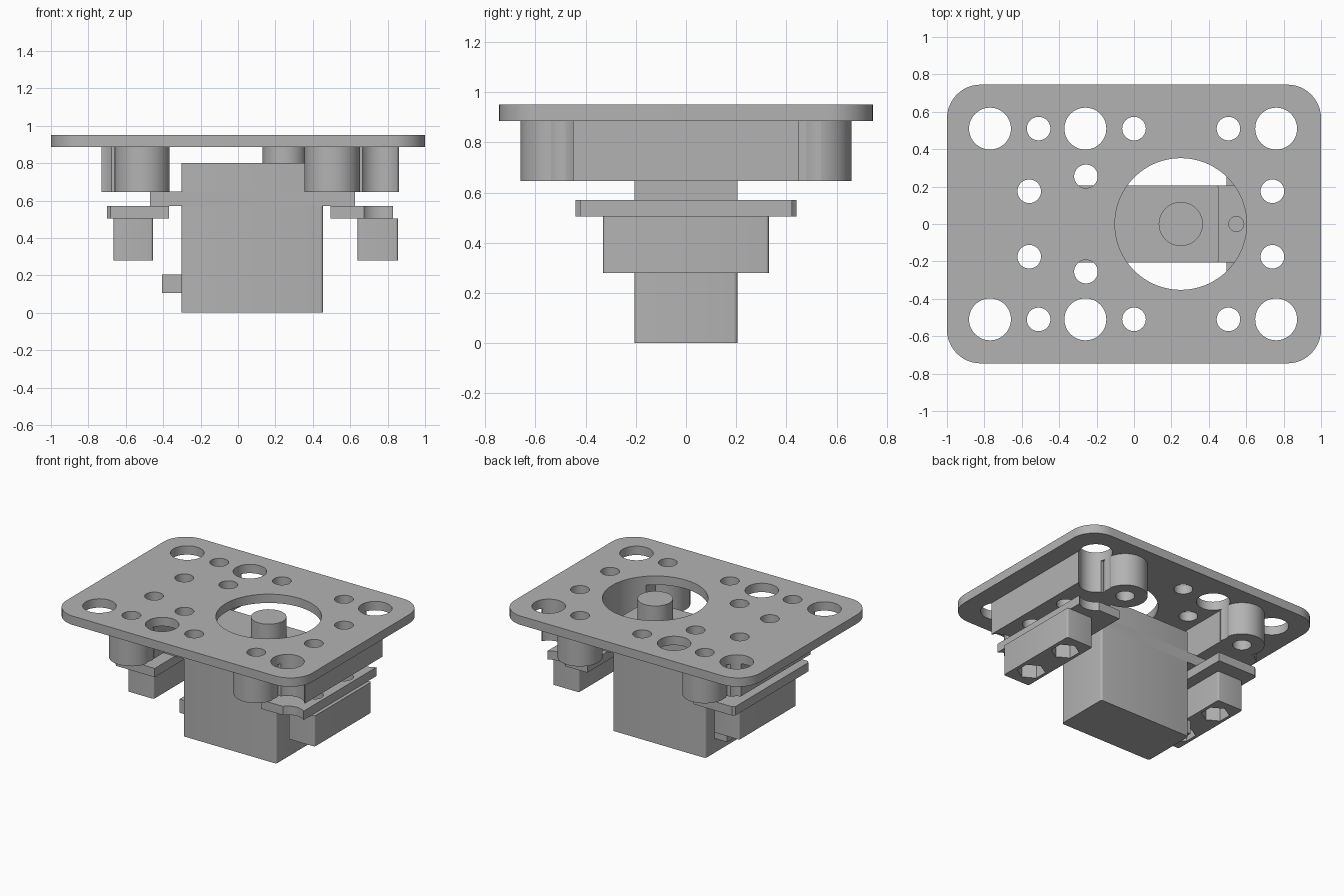
import bpy, bmesh, math
from mathutils import Matrix, Vector

cube = bpy.data.objects.get("Cube")
if cube:
    bpy.data.objects.remove(cube, do_unlink=True)

grey = bpy.data.materials.new("plain grey")
grey.use_nodes = True
grey.diffuse_color = (0.45, 0.45, 0.45, 1)
grey.node_tree.nodes["Principled BSDF"].inputs["Base Color"].default_value = grey.diffuse_color


def make(name, bm):
    mesh = bpy.data.meshes.new(name)
    bm.to_mesh(mesh)
    bm.free()
    mesh.materials.append(grey)
    ob = bpy.data.objects.new(name, mesh)
    bpy.context.collection.objects.link(ob)
    return ob


def box(name, x, y, z, radius=0, segments=4):
    """Box from (min, max) spans, with optional rounded vertical edges."""
    bm = bmesh.new()
    lo, hi = Vector((x[0], y[0], z[0])), Vector((x[1], y[1], z[1]))
    m = Matrix.Translation((lo + hi) / 2) @ Matrix.Diagonal((*(hi - lo), 1))
    bmesh.ops.create_cube(bm, size=1, matrix=m)
    if radius:
        edges = [e for e in bm.edges
                 if abs(e.verts[0].co.z - e.verts[1].co.z) > 0.01]
        bmesh.ops.bevel(bm, geom=edges, offset=radius, segments=segments,
                        profile=0.5, affect='EDGES')
    return make(name, bm)


def cylinders(name, places, z, sides=48):
    """Upright cylinders at (x, y, radius), as one object."""
    bm = bmesh.new()
    for x, y, r in places:
        bmesh.ops.create_cone(bm, cap_ends=True, segments=sides, radius1=r,
                              radius2=r, depth=z[1] - z[0],
                              matrix=Matrix.Translation((x, y, sum(z) / 2)))
    return make(name, bm)


def combine(ob, other, operation='DIFFERENCE'):
    mod = ob.modifiers.new("combine", 'BOOLEAN')
    mod.operation, mod.solver, mod.object = operation, 'EXACT', other
    bpy.context.view_layer.objects.active = ob
    bpy.ops.object.modifier_apply(modifier=mod.name)


def smooth(ob):
    bpy.ops.object.select_all(action='DESELECT')
    ob.select_set(True)
    bpy.context.view_layer.objects.active = ob
    bpy.ops.object.shade_smooth_by_angle(angle=math.radians(30))


def both(points):
    """Repeat each place on the front and back halves."""
    return [(x, s * y, r) for x, y, r in points for s in (-1, 1)]


# Cutters: mounting holes, main opening, nut pockets, ear screw holes
BIG, SMALL = 0.112, 0.063
holes = cylinders("hole_cutter", both(
    [(x, 0.51, BIG) for x in (-0.77, -0.26, 0.76)]
    + [(x, 0.51, SMALL) for x in (-0.51, 0, 0.505)]
    + [(-0.56, 0.175, SMALL), (0.74, 0.175, SMALL), (-0.257, 0.255, SMALL)]),
    (-0.2, 1.2))
opening = cylinders("opening_cutter", [(0.25, 0, 0.352)], (0.6, 1.2), 96)
nuts = cylinders("nut_cutter", both([(-0.56, 0.175, 0.095), (0.745, 0.175, 0.095)]),
                 (0.2, 0.38), 6)
ear_holes = cylinders("ear_hole_cutter", [(-0.39, 0, 0.04), (0.547, 0, 0.04)], (0.5, 0.7), 32)
cutters = [holes, opening, nuts, ear_holes]
for c in cutters:
    c.hide_render = True

parts = []

# Top plate
plate = box("top_plate", (-1, 1), (-0.745, 0.745), (0.885, 0.95), 0.18, 12)
combine(plate, holes)
combine(plate, opening)
parts.append(plate)

# Spacer blocks with round standoffs, clamp plates and nut housings
sides = [("right", (-0.73, -0.37), -0.51, (-0.7, -0.37), (-0.665, -0.455)),
         ("left", (0.5, 0.86), 0.505, (0.495, 0.83), (0.64, 0.855))]
for side, block_x, post_x, clamp_x, housing_x in sides:
    spacer = box(side + "_spacer", block_x, (-0.45, 0.45), (0.645, 0.885))
    posts = cylinders("posts", both([(post_x, 0.51, 0.15)]), (0.645, 0.885))
    combine(spacer, posts, 'UNION')
    bpy.data.objects.remove(posts, do_unlink=True)
    combine(spacer, holes)
    combine(spacer, opening)

    clamp = box(side + "_clamp_plate", clamp_x, (-0.44, 0.44), (0.505, 0.57))
    combine(clamp, holes)

    housing = box(side + "_nut_housing", housing_x, (-0.33, 0.33), (0.28, 0.505), 0.012)
    combine(housing, nuts)
    combine(housing, holes)
    parts += [spacer, clamp, housing]

# Motor body, mounting ears, output shaft and cable exit
ears = box("motor_ears", (-0.47, 0.625), (-0.205, 0.205), (0.57, 0.647))
combine(ears, ear_holes)
parts += [
    ears,
    box("motor_body", (-0.303, 0.455), (-0.205, 0.205), (0, 0.8), 0.015),
    cylinders("output_shaft", [(0.25, 0, 0.118)], (0.79, 0.948)),
    box("cable_exit", (-0.405, -0.295), (-0.1, 0.1), (0.105, 0.205)),
]

for c in cutters:
    bpy.data.objects.remove(c, do_unlink=True)
for p in parts:
    smooth(p)
